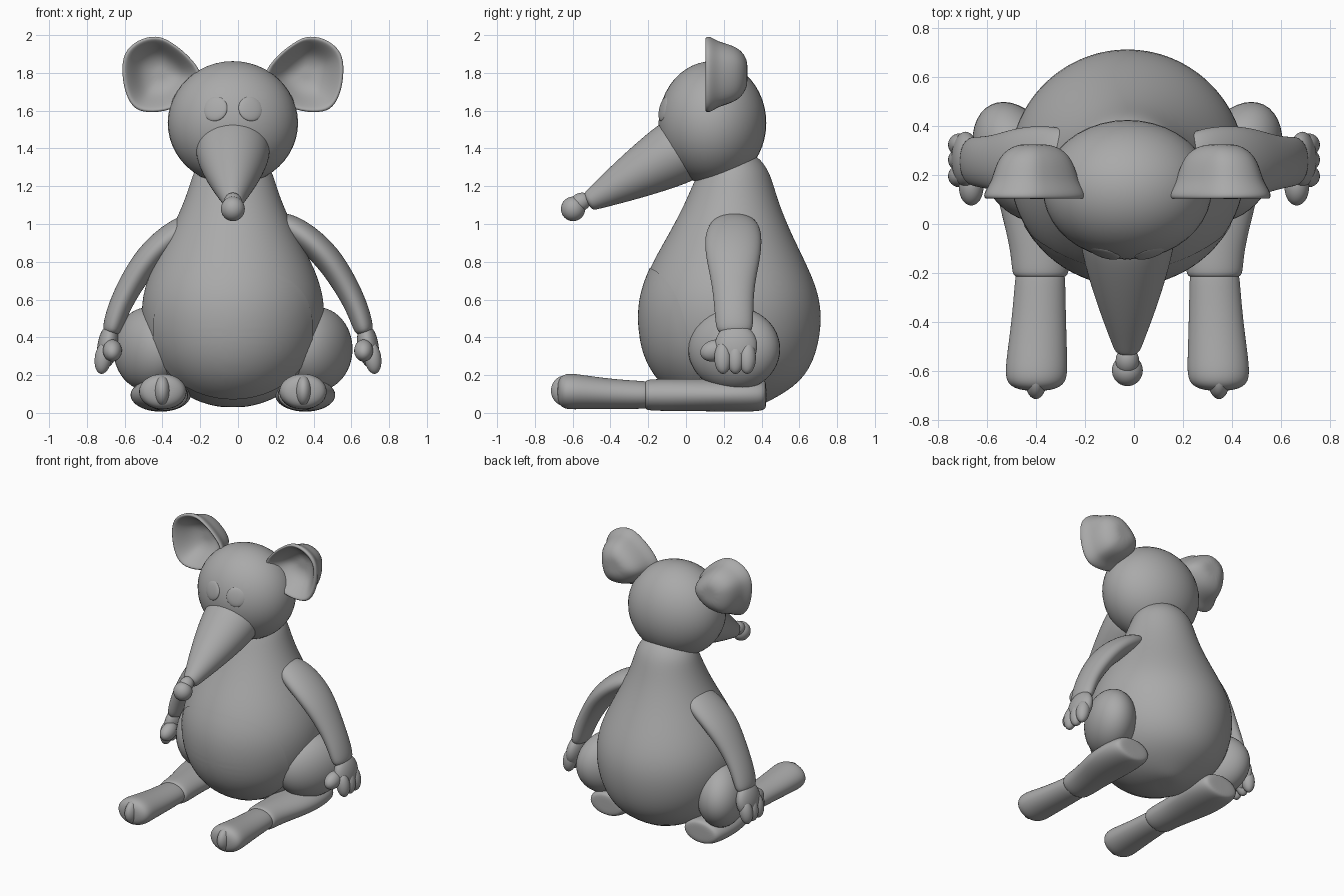
import bpy, bmesh, math
from mathutils import Vector, Euler

if "Cube" in bpy.data.objects:
    bpy.data.objects.remove(bpy.data.objects["Cube"])

CX = -0.027  # middle line of body, head and legs
X, Y, Z = Vector((1, 0, 0)), Vector((0, 1, 0)), Vector((0, 0, 1))

grey = bpy.data.materials.new("soft_grey")
grey.use_nodes = True
grey.diffuse_color = (0.4, 0.4, 0.4, 1)
grey.node_tree.nodes["Principled BSDF"].inputs["Base Color"].default_value = (0.4, 0.4, 0.4, 1)


def finish(name, bm, levels=2):
    bmesh.ops.recalc_face_normals(bm, faces=bm.faces)
    for f in bm.faces:
        f.smooth = True
    me = bpy.data.meshes.new(name)
    bm.to_mesh(me)
    bm.free()
    me.materials.append(grey)
    ob = bpy.data.objects.new(name, me)
    bpy.context.collection.objects.link(ob)
    if levels:
        m = ob.modifiers.new("smooth", 'SUBSURF')
        m.levels = m.render_levels = levels
    return ob


def loft(name, loops):
    """Skin a list of closed point loops and cap both ends with fans."""
    bm = bmesh.new()
    rings = [[bm.verts.new(p) for p in loop] for loop in loops]
    n = len(rings[0])
    for a, b in zip(rings, rings[1:]):
        for i in range(n):
            bm.faces.new((a[i], a[(i + 1) % n], b[(i + 1) % n], b[i]))
    for ring in (rings[0], rings[-1]):
        mid = bm.verts.new(sum((v.co for v in ring), Vector()) / n)
        for i in range(n):
            bm.faces.new((ring[i], ring[(i + 1) % n], mid))
    return finish(name, bm)


def tube(name, path, axis, normal=None, n=28):
    """Elliptical tube: path of (centre, half size along axis, half size across)."""
    pts = [Vector(p[0]) for p in path]
    loops = []
    for i, (c, a, b) in enumerate(path):
        t = normal or (pts[min(i + 1, len(pts) - 1)] - pts[max(i - 1, 0)])
        w = t.cross(axis).normalized()
        loops.append([pts[i] + axis * a * math.cos(k * math.tau / n) + w * b * math.sin(k * math.tau / n)
                      for k in range(n)])
    return loft(name, loops)


def ball(name, loc, size, rot=(0, 0, 0)):
    bm = bmesh.new()
    bmesh.ops.create_uvsphere(bm, u_segments=40, v_segments=24, radius=1)
    turn = Euler(rot).to_matrix()
    for v in bm.verts:
        v.co = turn @ Vector(a * b for a, b in zip(v.co, size)) + Vector(loc)
    return finish(name, bm, 0)


# Pear-shaped body: height, front, back, half width
profile = [(.03, .15, .37, .07), (.06, .0, .44, .2), (.16, -.148, .615, .355), (.31, -.235, .695, .455),
           (.5, -.26, .724, .491), (.65, -.241, .7, .477), (.8, -.178, .633, .417),
           (.95, -.09, .558, .337), (1.1, -.01, .495, .265), (1.22, .04, .46, .225),
           (1.3, .08, .43, .2), (1.38, .12, .36, .12)]
body = tube("body", [((CX, (f + b) / 2, z), w, (b - f) / 2) for z, f, b, w in profile], X, Z, 36)

# Belly patch laid onto the body, squarer at the top and rounder below
bm = bmesh.new()
rings = []
for r in range(1, 15):
    ring = []
    for k in range(64):
        c, s = math.cos(k * math.tau / 64), math.sin(k * math.tau / 64)
        e = 2.6 if s > 0 else 2
        q = r / 14 / (abs(c) ** e + abs(s) ** e) ** (1 / e)
        ring.append(bm.verts.new((CX + .42 * c * q, -1, .42 + .345 * s * q)))
    rings.append(ring)
bm.faces.new(rings[0])
for a, b in zip(rings, rings[1:]):
    for k in range(64):
        bm.faces.new((a[k], a[(k + 1) % 64], b[(k + 1) % 64], b[k]))
belly = finish("belly_patch", bm, 0)
wrap = belly.modifiers.new("wrap", 'SHRINKWRAP')
wrap.target = body
wrap.wrap_method = 'PROJECT'
wrap.use_project_y = True
wrap.wrap_mode = 'ABOVE_SURFACE'
wrap.offset = .004

# Head, snout and nose
ball("head", (CX, .14, 1.535), (.345, .285, .327))
tube("snout", [((CX, .06, 1.443), .17, .15), ((CX, -.01, 1.403), .194, .172), ((CX, -.06, 1.375), .198, .176),
               ((CX, -.2, 1.296), .165, .146), ((CX, -.36, 1.206), .112, .102),
               ((CX, -.49, 1.132), .062, .06), ((CX, -.512, 1.12), .054, .053),
               ((CX, -.522, 1.114), .036, .036)], X)
ball("nose", (CX, -.598, 1.08), (.063, .064, .065))
ball("nose_bridge", (CX, -.56, 1.115), (.048, .06, .048), (.5, 0, 0))

ear_outline = [(.14, 1.78), (.25, 1.905), (.32, 1.955), (.385, 1.995), (.48, 1.985), (.565, 1.925),
               (.588, 1.84), (.575, 1.71), (.53, 1.615), (.46, 1.59), (.33, 1.6), (.22, 1.67)]
# Ear layers from the hollow, over the rim, to the rounded back: scale, depth
ear_layers = [(.25, .235), (.52, .21), (.74, .15), (.9, .108), (.98, .1), (1.03, .115), (.98, .14),
              (.87, .175), (.81, .22), (.68, .285), (.38, .325)]

for side, label in ((1, "left"), (-1, "right")):
    def at(x, y, z):
        return (CX + side * x, y, z)

    def arm_at(x, y, z):
        return (side * x, y, z)

    ball(label + "_eye", at(.094, -.116, 1.61), (.067, .017, .067), (-.24, 0, side * .3))
    loft(label + "_ear", [[at(.38 + (x - .38) * s, y, 1.8 + (z - 1.8) * s) for x, z in ear_outline]
                          for s, y in ear_layers])

    # Arm and hand
    tube(label + "_arm", [(arm_at(x, y, z), a, b) for x, y, z, a, b in (
        (.19, .255, 1.02, .09, .04), (.25, .255, .998, .13, .068), (.36, .25, .932, .154, .074),
        (.475, .25, .825, .146, .074), (.565, .25, .687, .114, .067), (.63, .253, .56, .103, .06),
        (.665, .257, .45, .1, .055), (.67, .257, .42, .08, .04))], Y)
    ball(label + "_palm", arm_at(.688, .265, .355), (.056, .112, .118), (0, side * -.15, 0))
    for i, y in enumerate((.196, .262, .324)):
        ball(f"{label}_finger_{i + 1}", arm_at(.713, y, .292), (.045, .046, .086), (0, side * -.15, 0))
    ball(label + "_thumb", arm_at(.665, .15, .33), (.05, .076, .056), (.3, 0, 0))

    # Thigh, folded lower leg, foot and toe
    ball(label + "_thigh", at(.445, .255, .338), (.168, .258, .222), (0, 0, side * -.45))
    tube(label + "_lower_leg", [(at(x, y, .095), a, b) for x, y, a, b in (
        (.38, .425, .11, .065), (.38, .41, .143, .086), (.383, .3, .162, .09), (.383, .15, .16, .088),
        (.37, .0, .133, .085), (.356, -.12, .12, .085), (.355, -.205, .117, .083), (.355, -.22, .1, .07))], X)
    tube(label + "_foot", [(at(x, y, z), a, b) for x, y, z, a, b in (
        (.355, -.17, .095, .1, .07), (.357, -.25, .095, .104, .075), (.362, -.4, .1, .112, .08),
        (.37, -.55, .11, .125, .091), (.372, -.62, .114, .128, .097), (.373, -.66, .115, .112, .085),
        (.373, -.68, .115, .06, .05))], X)
    ball(label + "_middle_toe", at(.374, -.635, .117), (.045, .08, .082))
